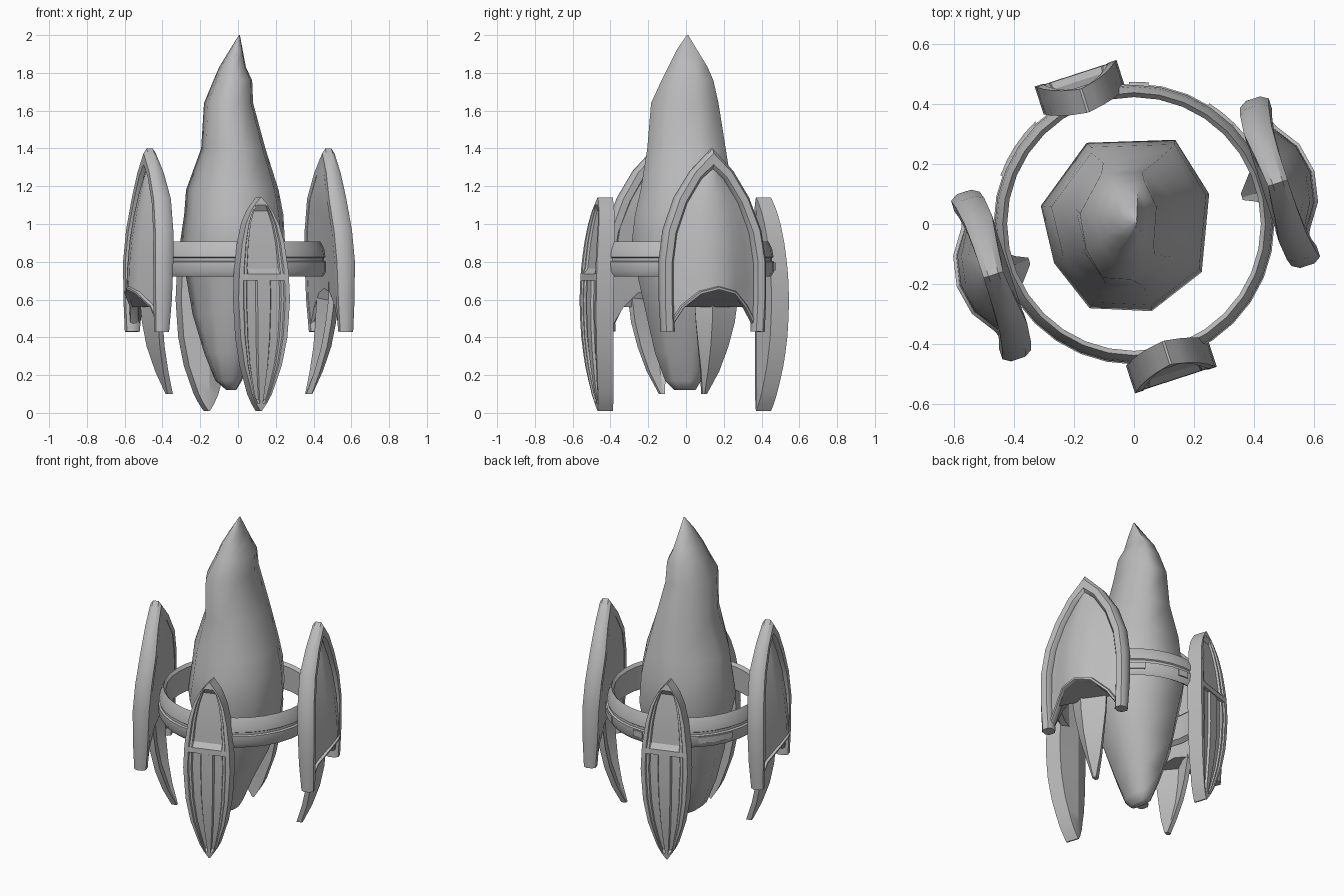
import bpy, bmesh, math
from mathutils import Vector

if "Cube" in bpy.data.objects:
    bpy.data.objects.remove(bpy.data.objects["Cube"])

grey = bpy.data.materials.new("stone_grey")
grey.diffuse_color = (0.5, 0.5, 0.5, 1)
grey.use_nodes = True
grey.node_tree.nodes["Principled BSDF"].inputs["Base Color"].default_value = grey.diffuse_color


def finish(name, bm, angle=0.0, smooth=35, shift=0.0):
    """Make an object, turned about z and slid sideways along its tangent."""
    bmesh.ops.remove_doubles(bm, verts=bm.verts, dist=0.0005)
    bmesh.ops.recalc_face_normals(bm, faces=bm.faces)
    me = bpy.data.meshes.new(name)
    bm.to_mesh(me)
    bm.free()
    me.materials.append(grey)
    ob = bpy.data.objects.new(name, me)
    bpy.context.collection.objects.link(ob)
    a = math.radians(angle)
    ob.rotation_euler.z = a
    ob.location = (-math.sin(a) * shift, math.cos(a) * shift, 0)
    bpy.ops.object.select_all(action='DESELECT')
    ob.select_set(True)
    bpy.context.view_layer.objects.active = ob
    bpy.ops.object.shade_smooth_by_angle(angle=math.radians(smooth))
    return ob


def loft(rows, wrap=False):
    """Skin closed rows of points, capped unless wrapped round."""
    bm = bmesh.new()
    vs = [[bm.verts.new(p) for p in row] for row in rows]
    n = len(rows[0])
    for i in range(len(rows) if wrap else len(rows) - 1):
        a, b = vs[i], vs[(i + 1) % len(rows)]
        for j in range(n):
            k = (j + 1) % n
            bm.faces.new((a[j], a[k], b[k], b[j]))
    if not wrap:
        bm.faces.new(vs[0])
        bm.faces.new(vs[-1])
    return bm


def interp(table, z):
    for (z0, v0), (z1, v1) in zip(table, table[1:]):
        if z0 <= z <= z1:
            return v0 + (v1 - v0) * (z - z0) / (z1 - z0)
    return table[-1][1]


# --- central spire: irregular eight-sided stone, rows are z, x range, y range
shape = [(0.255, 0.10), (0.14, 0.28), (-0.16, 0.27), (-0.315, 0.06),
         (-0.27, -0.13), (-0.15, -0.28), (0.06, -0.29), (0.23, -0.16)]
spire = [(0.12, -.06, -.01, -.06, .05), (0.17, -.12, .02, -.11, .08),
         (0.32, -.18, .08, -.165, .13), (0.52, -.24, .17, -.21, .20),
         (0.72, -.275, .23, -.255, .25), (0.88, -.31, .25, -.29, .28),
         (1.05, -.285, .24, -.27, .265), (1.18, -.275, .215, -.24, .245),
         (1.4, -.195, .145, -.205, .21), (1.64, -.18, .08, -.185, .172),
         (1.76, -.13, .075, -.13, .145), (1.83, -.10, .042, -.095, .115),
         (1.92, -.045, .025, -.05, .06), (2.0, .004, .01, .004, .012)]
rows = []
for z, x0, x1, y0, y1 in spire:
    rows.append([(x0 + (x + .315) / .57 * (x1 - x0),
                  y0 + (y + .29) / .57 * (y1 - y0), z) for x, y in shape])
finish("spire", loft(rows), smooth=65)

# --- floating ring with grooved outer band
prof = [(.422, .74), (.422, .89), (.437, .908), (.457, .865), (.463, .825),
        (.456, .82), (.456, .805), (.467, .80), (.467, .75), (.45, .722)]
N = 32
rows = [[(r * math.cos(t), r * math.sin(t), z) for r, z in prof]
        for t in (math.tau * i / N for i in range(N))]
finish("ring", loft(rows, wrap=True))

# --- thin raised plates on the ring
for a0, a1 in ((32, 58), (84, 92), (134, 160)):
    rows = []
    for i in range(5):
        t = math.radians(a0 + (a1 - a0) * i / 4)
        rows.append([(r * math.cos(t), r * math.sin(t), z) for r, z in
                     ((.455, .755), (.473, .755), (.473, .795), (.455, .795))])
    finish("ring_plate", loft(rows))

# --- pointed slats, local frame: x is outward, y is sideways
width = [(.01, .004), (.05, .03), (.1, .055), (.25, .103), (.4, .13), (.6, .143),
         (.75, .137), (.9, .117), (1.0, .092), (1.08, .055), (1.14, .004)]
heights = [.01, .05, .07, .1, .17, .25, .32, .4, .5, .6, .70, .702, .735, .765,
           .83, .9, .95, 1.0, 1.04, 1.07, 1.1, 1.14]


def slat(angle, side):
    rows = []
    for z in heights:
        w = interp(width, z)
        t = (z - .575) / .565
        ro, ri = .482 + .055 * (1 - t * t), .40 + .04 * (1 - t * t)
        if .07 <= z <= .70:            # lower recess with a raised spine
            deep, spine = .018, .004
        elif .765 <= z <= 1.07:        # upper window
            deep = spine = .022
        else:
            deep = spine = 0
        half = [(w, ri), (w, ro), (.82 * w, ro), (.78 * w, ro - deep * .45),
                (.68 * w, ro - deep * .45), (.64 * w, ro - deep),
                (.30 * w, ro - deep), (.25 * w, ro - spine)]
        rows.append([(.40, 0, z)] + [(r, u, z) for u, r in half] +
                    [(r, -u, z) for u, r in reversed(half)])
    finish("slat", loft(rows), angle, 25, side)


# --- arched shields: sideways, height, outward, radial half depth
outline = [(.250, .43, .512, .036), (.258, .6, .508, .045), (.258, .8, .505, .05),
           (.234, .96, .497, .05), (.172, 1.125, .488, .048),
           (.088, 1.26, .492, .04), (0, 1.345, .497, .034)]


def sweep(path, w, mitre=1.0):
    """Rounded bar along a path, thickened at its middle corner."""
    rows = []
    for i, (u, z, r, d) in enumerate(path):
        a, b = path[max(i - 1, 0)], path[min(i + 1, len(path) - 1)]
        tan = Vector((b[0] - a[0], b[1] - a[1])).normalized()
        nrm = Vector((-tan.y, tan.x))
        s = mitre if i == len(path) // 2 else 1
        rows.append([(r + d * y, u + nrm.x * w * x * s, z + nrm.y * w * x * s)
                     for x, y in ((1, .5), (.55, 1), (-.55, 1), (-1, .5),
                                  (-1, -.5), (-.55, -1), (.55, -1), (1, -.5))])
    return loft(rows)


def shield(angle, side):
    left = [(-u, z, r, d) for u, z, r, d in outline]
    finish("shield_frame", sweep(left + outline[-2::-1], .034, 1.6),
           angle, 40, side)

    # bulged petal with a flush back:
    # half width, side z, centre z, edge r, ridge r, back r
    petal = [(.245, .45, .66, .515, .615, .475), (.245, .6, .78, .515, .61, .464),
             (.235, .8, .92, .515, .595, .456), (.205, .98, 1.06, .51, .57, .448),
             (.145, 1.13, 1.17, .505, .545, .442), (.06, 1.26, 1.27, .50, .52, .454),
             (.01, 1.33, 1.33, .50, .505, .464)]
    bulge = {0: 1, .4: .8, .72: .25, 1: 0}
    rows = []
    for w, zs, zc, re, rc, rb in petal:
        front = [(re + (rc - re) * bulge[abs(f)], f * w,
                  zs + (zc - zs) * (1 - abs(f) ** 2.3))
                 for f in (-1, -.72, -.4, 0, .4, .72, 1)]
        rows.append(front + [(rb, u, z) for _, u, z in reversed(front)])
    lip = [(u, z, r - .012, .022) for r, u, z in rows[0][:7]]
    finish("shield_petal", loft(rows), angle, 25, side)
    finish("shield_lip", sweep(lip, .011), angle, 35, side)

    # hanging fin, curling inward to a point
    fin = [(.80, -.10, .13, .55), (.62, -.10, .145, .55), (.48, -.085, .13, .537),
           (.35, -.065, .10, .51), (.22, -.04, .06, .463), (.10, -.02, .005, .405)]
    rows = []
    for z, u0, u1, r in fin:
        k = min(1, (u1 - u0) / .2)
        m = -.01
        rows.append([(r - .05 * k, u0, z), (r, m, z), (r - .045 * k, u1, z),
                     (r - .03 - .045 * k, u1 * .9, z), (r - .035 - .01 * k, m, z),
                     (r - .03 - .05 * k, u0 * .9, z)])
    finish("shield_fin", loft(rows), angle, 30, side)


slat(-72, -.028)
slat(108, .03)
shield(18, -.018)
shield(198, .016)
